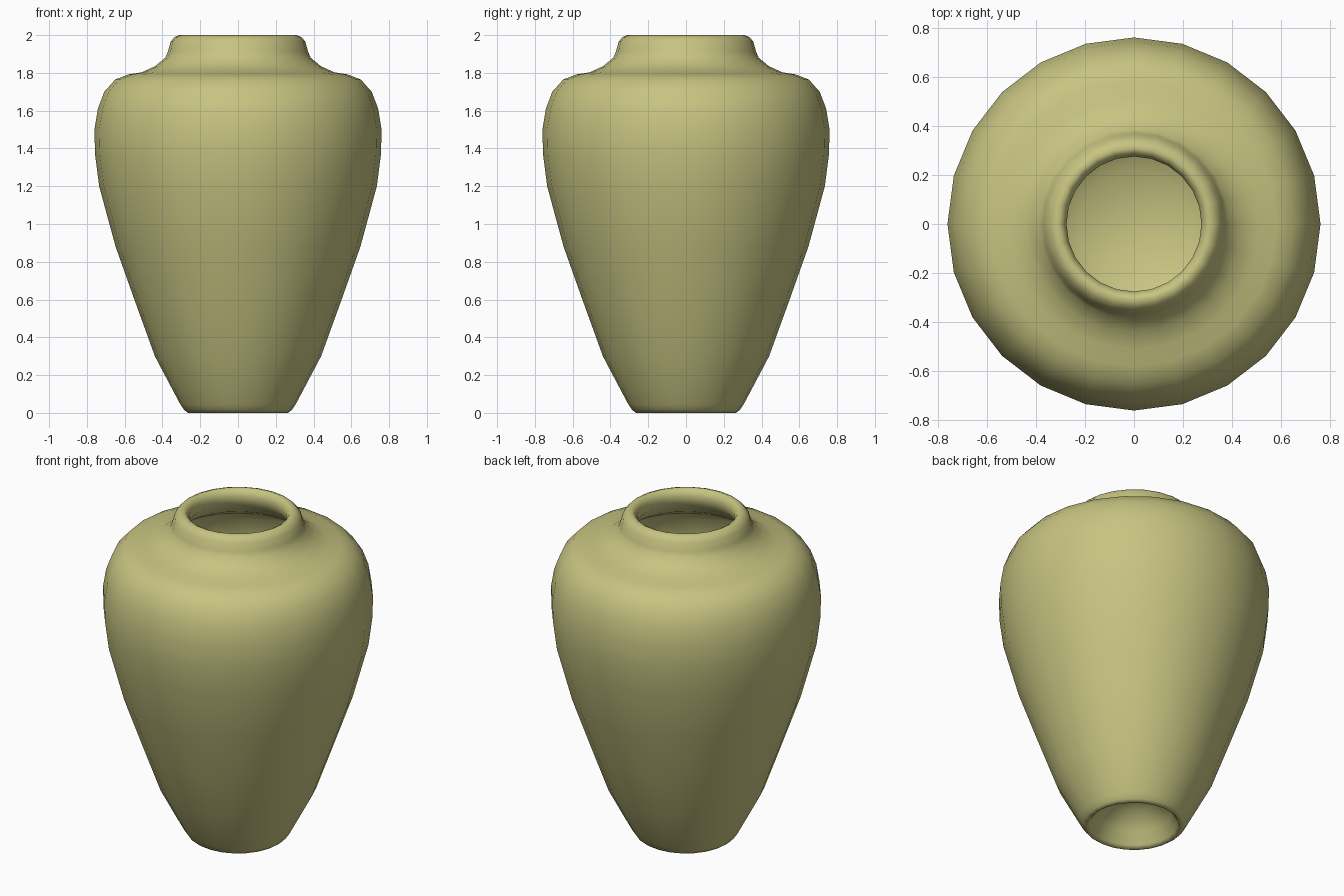
import bpy, bmesh
from math import tau

SIDES = 24

# Profile (radius, height): foot recess, outer wall, lip, then the inside
recess = [(0, 0.20), (0.12, 0.17), (0.21, 0.09), (0.245, 0.02)]
outer = [(0.265, 0.0), (0.285, 0.015), (0.305, 0.045), (0.345, 0.12),
         (0.44, 0.30), (0.545, 0.59), (0.648, 0.88), (0.735, 1.20),
         (0.757, 1.37), (0.76, 1.50), (0.742, 1.61), (0.708, 1.70),
         (0.65, 1.765), (0.58, 1.792), (0.51, 1.803), (0.44, 1.835),
         (0.385, 1.88), (0.37, 1.915), (0.357, 1.965), (0.335, 1.99)]
lip = [(0.31, 2.0), (0.29, 1.99), (0.275, 1.96), (0.28, 1.91)]
inner = [(0.35, 1.83), (0.45, 1.77), (0.60, 1.74), (0.69, 1.63),
         (0.715, 1.48), (0.69, 1.20), (0.60, 0.88), (0.49, 0.59),
         (0.38, 0.37), (0.22, 0.28), (0, 0.25)]

# Revolve the profile into the vase
bm = bmesh.new()
verts = [bm.verts.new((r, 0, z)) for r, z in recess + outer + lip + inner]
edges = [bm.edges.new(pair) for pair in zip(verts, verts[1:])]
bmesh.ops.spin(bm, geom=verts + edges, cent=(0, 0, 0), axis=(0, 0, 1),
               angle=tau, steps=SIDES)
bmesh.ops.remove_doubles(bm, verts=bm.verts[:], dist=0.0005)
bmesh.ops.recalc_face_normals(bm, faces=bm.faces[:])
for face in bm.faces:
    face.smooth = True

mesh = bpy.data.meshes.new("vase")
bm.to_mesh(mesh)
bm.free()
vase = bpy.data.objects.new("vase", mesh)
bpy.context.collection.objects.link(vase)

# Olive glaze
glaze = bpy.data.materials.new("olive_glaze")
glaze.diffuse_color = (0.57, 0.55, 0.22, 1)
mesh.materials.append(glaze)
